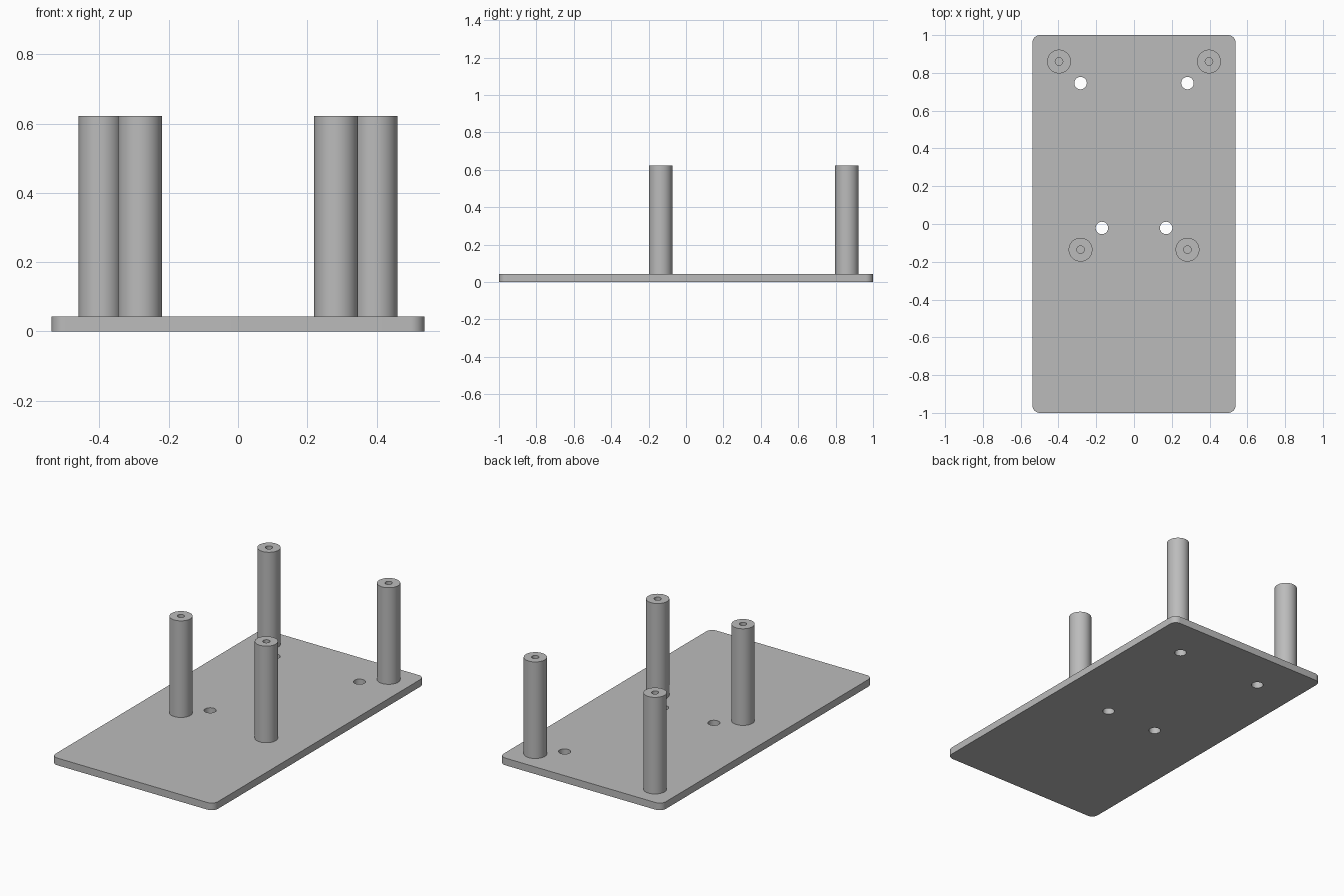
import bpy
import bmesh
from math import cos, sin, tau, radians

cube = bpy.data.objects.get("Cube")
if cube:
    bpy.data.objects.remove(cube, do_unlink=True)

HALF_W, HALF_L, THICK, TOP = 0.538, 1.0, 0.043, 0.622
CORNER, POST_R, BORE_R, HOLE_R = 0.04, 0.063, 0.02, 0.033
SEGMENTS = 48

grey = bpy.data.materials.new("plain_grey")
grey.use_nodes = True
grey.diffuse_color = (0.5, 0.5, 0.5, 1)
grey.node_tree.nodes["Principled BSDF"].inputs["Base Color"].default_value = (0.5, 0.5, 0.5, 1)


def finish(name, bm):
    bmesh.ops.recalc_face_normals(bm, faces=bm.faces)
    mesh = bpy.data.meshes.new(name)
    bm.to_mesh(mesh)
    bm.free()
    mesh.materials.append(grey)
    obj = bpy.data.objects.new(name, mesh)
    bpy.context.collection.objects.link(obj)
    return obj


def smooth(obj):
    bpy.ops.object.select_all(action="DESELECT")
    obj.select_set(True)
    bpy.context.view_layer.objects.active = obj
    bpy.ops.object.shade_smooth_by_angle(angle=radians(30))


def lathe(name, profile, x, y):
    """Turn a closed (radius, z) profile around a vertical axis at x, y."""
    bm = bmesh.new()
    rings = [[bm.verts.new((x + r * cos(tau * i / SEGMENTS), y + r * sin(tau * i / SEGMENTS), z))
              for i in range(SEGMENTS)] for r, z in profile]
    for a, b in zip(rings, rings[1:] + rings[:1]):
        for i in range(SEGMENTS):
            j = (i + 1) % SEGMENTS
            bm.faces.new((a[i], a[j], b[j], b[i]))
    return finish(name, bm)


# Base plate with rounded corners
bm = bmesh.new()
bmesh.ops.create_cube(bm, size=1)
for v in bm.verts:
    v.co = (v.co.x * 2 * HALF_W, v.co.y * 2 * HALF_L, (v.co.z + 0.5) * THICK)
upright = [e for e in bm.edges if abs(e.verts[0].co.z - e.verts[1].co.z) > THICK / 2]
bmesh.ops.bevel(bm, geom=upright, offset=CORNER, segments=8, profile=0.5, affect="EDGES")
plate = finish("base_plate", bm)

# Four through holes in the plate
bm = bmesh.new()
for x, y in ((0.283, 0.746), (0.17, -0.021)):
    for side in (-1, 1):
        made = bmesh.ops.create_cone(bm, cap_ends=True, segments=SEGMENTS, radius1=HOLE_R,
                                     radius2=HOLE_R, depth=4 * THICK)
        bmesh.ops.translate(bm, verts=made["verts"], vec=(side * x, y, THICK / 2))
cutter = finish("hole_cutter", bm)
cutter.hide_render = True
cut = plate.modifiers.new("holes", "BOOLEAN")
cut.operation = "DIFFERENCE"
cut.solver = "EXACT"
cut.object = cutter
bpy.context.view_layer.objects.active = plate
bpy.ops.object.modifier_apply(modifier=cut.name)
bpy.data.objects.remove(cutter, do_unlink=True)
smooth(plate)

# Four bored standoff posts
tube = [(BORE_R, THICK), (POST_R, THICK), (POST_R, TOP), (BORE_R, TOP)]
for row, x, y in (("back", 0.397, 0.86), ("front", 0.283, -0.136)):
    for label, side in (("right", -1), ("left", 1)):
        smooth(lathe(f"{row}_{label}_post", tube, side * x, y))
